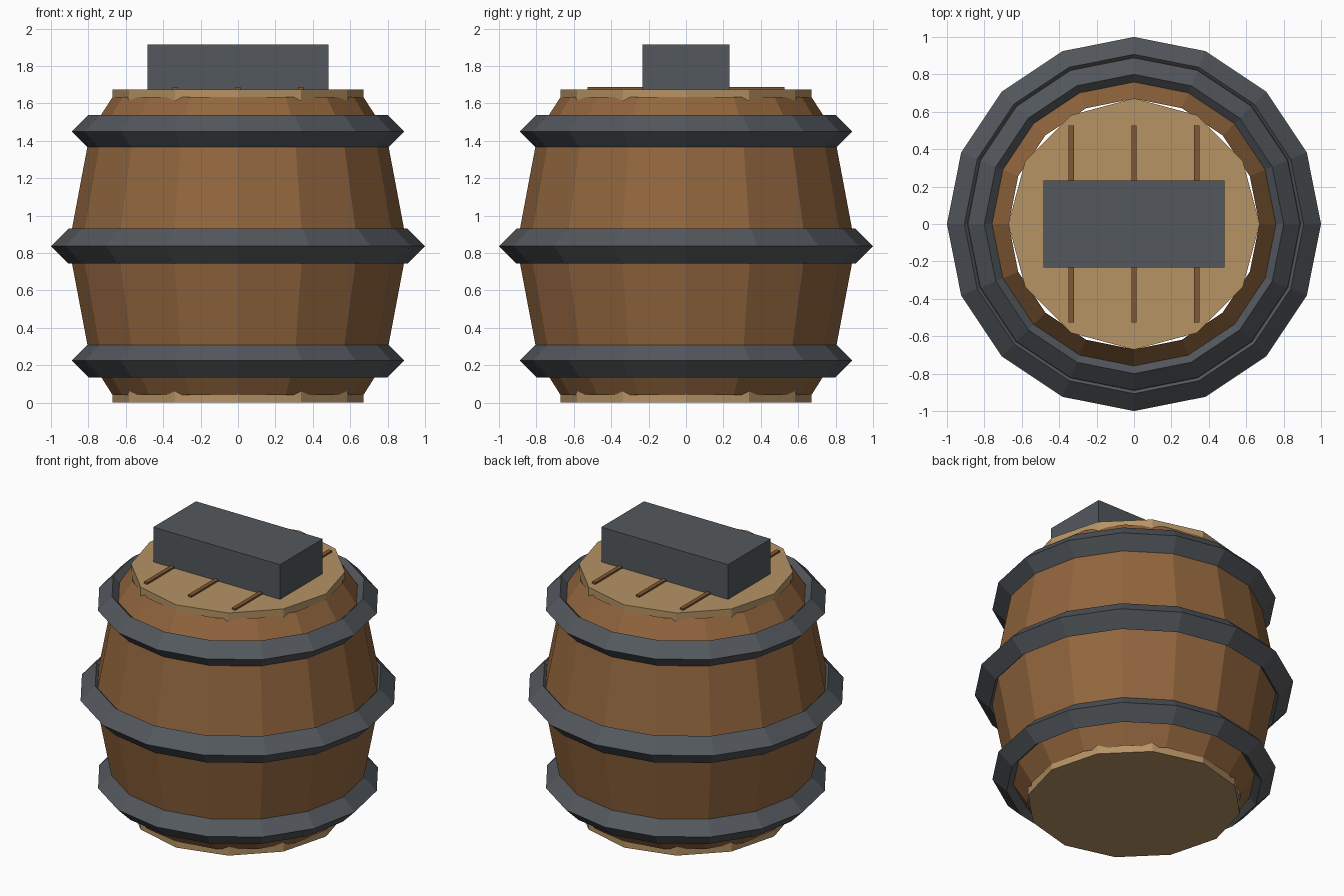
import bpy, bmesh, math

if "Cube" in bpy.data.objects:
    bpy.data.objects.remove(bpy.data.objects["Cube"])


def material(name, rgb):
    # sRGB 0-255 to linear
    lin = [((c / 255 + 0.055) / 1.055) ** 2.4 for c in rgb]
    m = bpy.data.materials.new(name)
    m.diffuse_color = (*lin, 1)
    m.use_nodes = True
    m.node_tree.nodes["Principled BSDF"].inputs["Base Color"].default_value = m.diffuse_color
    return m


WOOD = material("stave wood", (146, 102, 62))
PALE = material("pale lid wood", (182, 147, 101))
GROOVE = material("dark groove wood", (128, 88, 52))
IRON = material("dark iron", (83, 88, 93))


def finish(name, bm, mat):
    bmesh.ops.recalc_face_normals(bm, faces=bm.faces)
    me = bpy.data.meshes.new(name)
    bm.to_mesh(me)
    bm.free()
    me.materials.append(mat)
    ob = bpy.data.objects.new(name, me)
    bpy.context.collection.objects.link(ob)
    return ob


def lathe(name, profile, sides, mat, closed=False, caps=False):
    # revolve (radius, z) points around the z axis
    bm = bmesh.new()
    rings = []
    for r, z in profile:
        rings.append([bm.verts.new((r * math.cos(2 * math.pi * i / sides),
                                    r * math.sin(2 * math.pi * i / sides), z))
                      for i in range(sides)])
    pairs = list(zip(rings, rings[1:]))
    if closed:
        pairs.append((rings[-1], rings[0]))
    for a, b in pairs:
        for i in range(sides):
            j = (i + 1) % sides
            bm.faces.new((a[i], a[j], b[j], b[i]))
    if caps:
        bm.faces.new(rings[0])
        bm.faces.new(rings[-1])
    return finish(name, bm, mat)


def box(name, centre, size, mat):
    bm = bmesh.new()
    bmesh.ops.create_cube(bm, size=1)
    for v in bm.verts:
        v.co = [c + p * s for c, p, s in zip(centre, v.co, size)]
    return finish(name, bm, mat)


# open, bulging barrel wall
lathe("barrel_body", [(0.67, 0.04), (0.79, 0.23), (0.905, 0.8375),
                      (0.79, 1.45), (0.67, 1.635)], 16, WOOD)

# diamond-section hoops
for name, z, major, minor in (("lower_hoop", 0.225, 0.80, 0.089),
                              ("middle_hoop", 0.8375, 0.907, 0.093),
                              ("upper_hoop", 1.45, 0.80, 0.089)):
    lathe(name, [(major + minor, z), (major, z + minor),
                 (major - minor, z), (major, z - minor)], 16, IRON, closed=True)

# twelve-sided end discs
for name, z in (("bottom_disc", 0.0), ("top_lid", 1.595)):
    lathe(name, [(0.672, z), (0.672, z + 0.08)], 12, PALE, caps=True)

# raised seams on the lid
for i in (-1, 0, 1):
    box(f"lid_seam_{i + 2}", (i * 0.336, 0, 1.675), (0.028, 1.055, 0.024), GROOVE)

# iron block on top
box("top_block", (0, 0, 1.79), (0.968, 0.466, 0.25), IRON)
